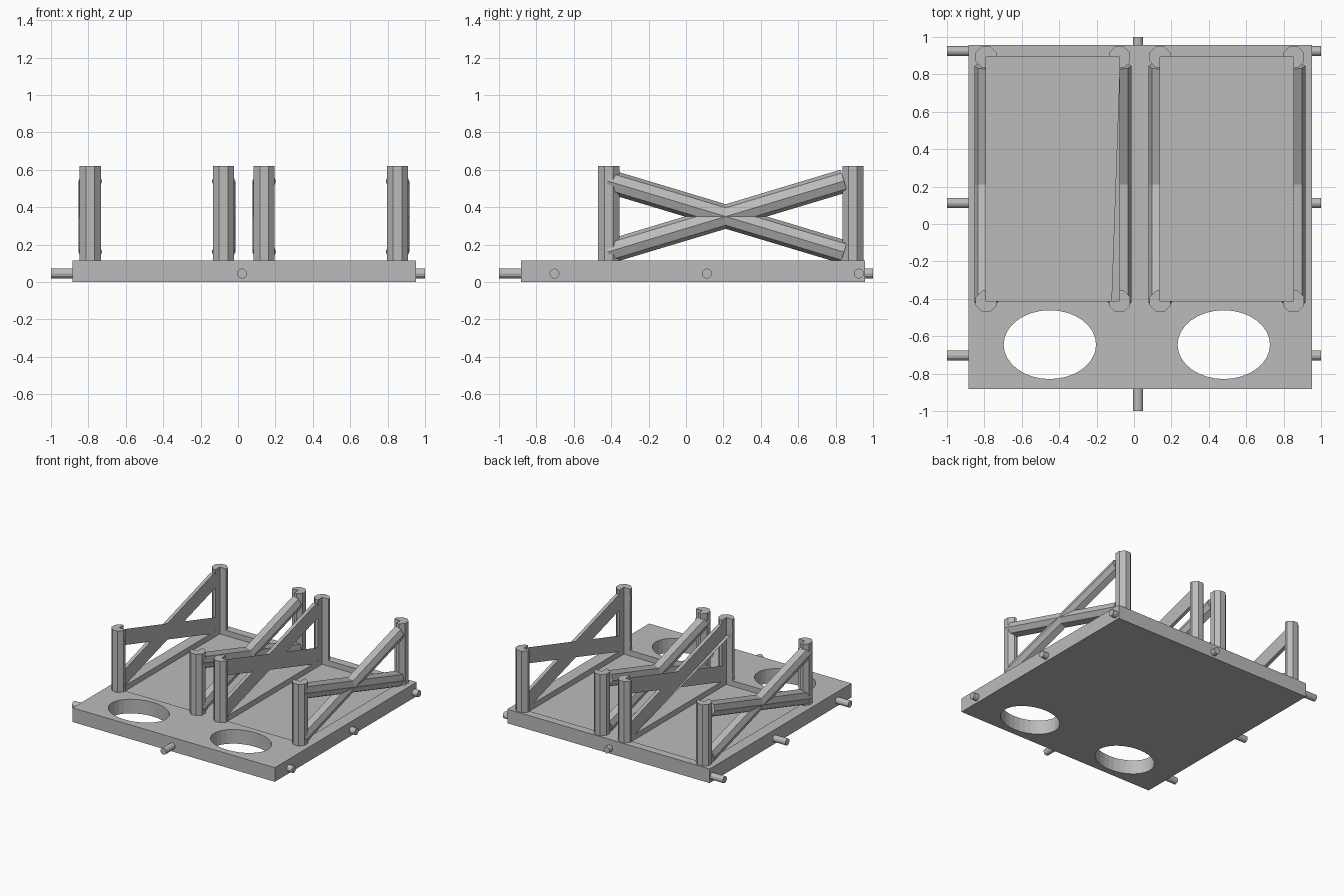
import bpy, math
from mathutils import Vector

if "Cube" in bpy.data.objects:
    bpy.data.objects.remove(bpy.data.objects["Cube"])

grey = bpy.data.materials.new("plain grey")
grey.diffuse_color = (0.5, 0.5, 0.5, 1)
grey.use_nodes = True
grey.node_tree.nodes["Principled BSDF"].inputs["Base Color"].default_value = grey.diffuse_color


def box(name, lo, hi):
    lo, hi = Vector(lo), Vector(hi)
    bpy.ops.mesh.primitive_cube_add(size=1, location=(lo + hi) / 2)
    ob = bpy.context.object
    ob.name = name
    ob.scale = hi - lo
    bpy.ops.object.transform_apply(location=True, rotation=True, scale=True)
    ob.data.materials.append(grey)
    return ob


def rod(name, a, b, r, sides, twist=0.0):
    a, b = Vector(a), Vector(b)
    d = b - a
    bpy.ops.mesh.primitive_cylinder_add(vertices=sides, radius=r, depth=d.length)
    ob = bpy.context.object
    ob.name = name
    for v in ob.data.vertices:
        c, s = math.cos(twist), math.sin(twist)
        v.co = Vector((c * v.co.x - s * v.co.y, s * v.co.x + c * v.co.y, v.co.z))
    ob.rotation_euler = d.to_track_quat('Z', 'Y').to_euler()
    ob.location = (a + b) / 2
    bpy.ops.object.transform_apply(location=True, rotation=True, scale=True)
    ob.data.materials.append(grey)
    return ob


def cut(ob, cutter):
    bpy.context.view_layer.objects.active = ob
    m = ob.modifiers.new("cut", 'BOOLEAN')
    m.operation = 'DIFFERENCE'
    m.solver = 'EXACT'
    m.object = cutter
    bpy.ops.object.modifier_apply(modifier=m.name)


# base plate
plate = box("base_plate", (-0.885, -0.883, 0), (0.953, 0.958, 0.116))
Y0, Y1, FLOOR, TOP, R = -0.413, 0.892, 0.071, 0.62, 0.061
bays = [("left", -0.79, -0.077, -0.45), ("right", 0.14, 0.853, 0.48)]

for side, x0, x1, hx in bays:
    # recessed bay, which also trims the inside of its posts and braces
    bay = box("bay_cutter", (x0, Y0, FLOOR), (x1, Y1, 1.0))
    bay.hide_render = True
    cut(plate, bay)

    # oval through hole
    hole = rod("hole_cutter", (hx, -0.645, -0.2), (hx, -0.645, 0.3), 1, 32)
    for v in hole.data.vertices:
        v.co.x = hx + (v.co.x - hx) * 0.247
        v.co.y = -0.645 + (v.co.y + 0.645) * 0.184
    hole.hide_render = True
    cut(plate, hole)

    for x in (x0, x1):
        # corner posts
        for y in (Y0, Y1):
            cut(rod(side + "_post", (x, y, 0.03), (x, y, TOP), R, 8, math.pi / 8), bay)
        # crossed braces
        for s in (-1, 1):
            brace = rod(side + "_brace", (x, -0.42, 0.35 - s * 0.19),
                        (x, 0.845, 0.35 + s * 0.19), 0.063, 8)
            cut(brace, bay)
    bpy.data.objects.remove(bay)
    bpy.data.objects.remove(hole)

# connecting pegs around the rim
for y in (-0.703, 0.112, 0.924):
    rod("side_peg", (-1, y, 0.045), (-0.81, y, 0.045), 0.027, 12)
    rod("side_peg", (1, y, 0.045), (0.81, y, 0.045), 0.027, 12)
rod("front_peg", (0.022, -1, 0.045), (0.022, -0.81, 0.045), 0.027, 12)
rod("back_peg", (0.022, 1, 0.045), (0.022, 0.81, 0.045), 0.027, 12)
